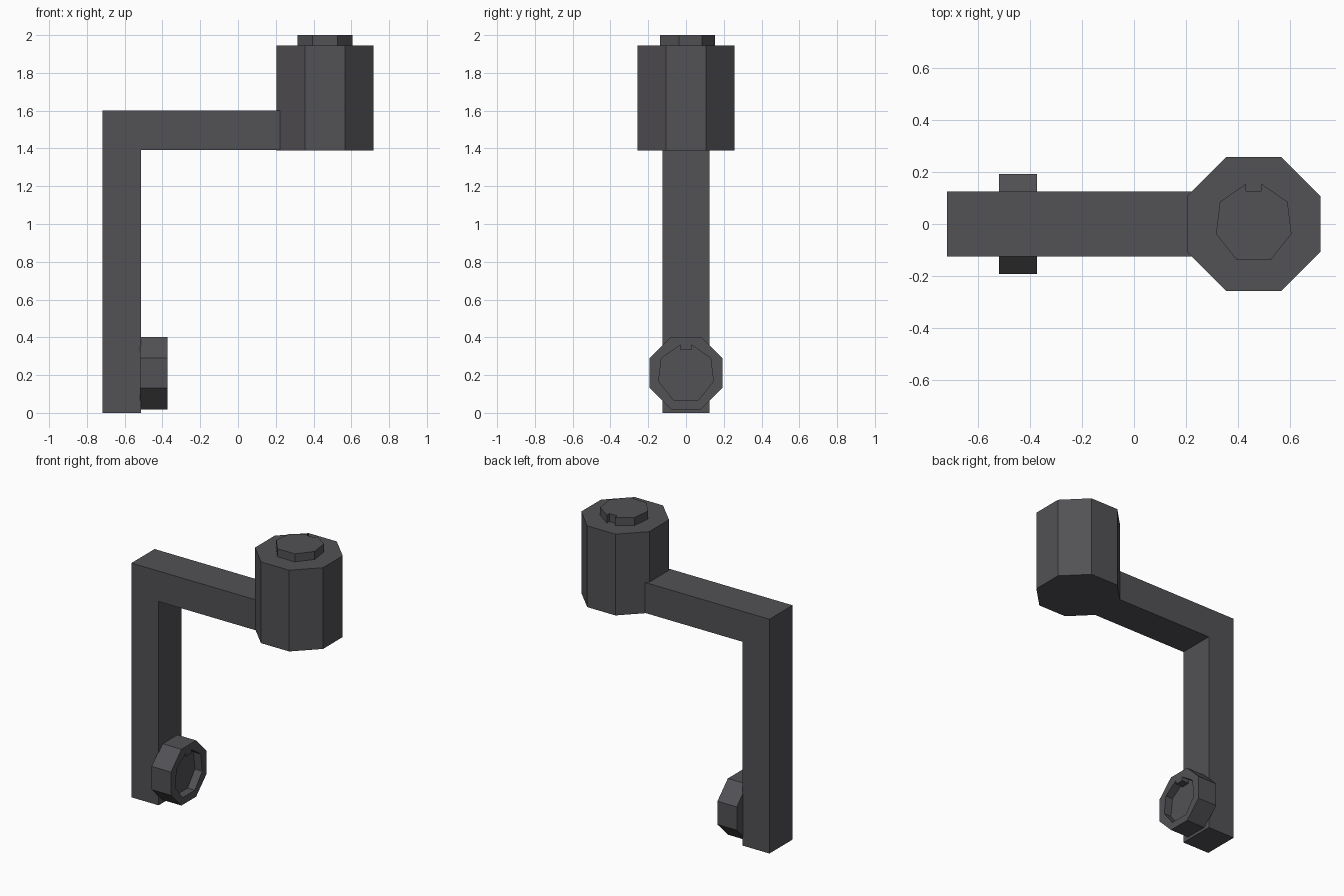
import bpy
import bmesh
from math import cos, sin, pi
from mathutils import Matrix, Vector

cube = bpy.data.objects.get("Cube")
if cube:
    bpy.data.objects.remove(cube, do_unlink=True)

# Single dark grey plastic
GREY = (0.085, 0.082, 0.090, 1.0)
mat = bpy.data.materials.new("dark grey")
mat.use_nodes = True
mat.diffuse_color = GREY
mat.node_tree.nodes["Principled BSDF"].inputs["Base Color"].default_value = GREY


def prism(name, outline, depth, matrix):
    """Extrude a flat outline along its local z, then place it."""
    bm = bmesh.new()
    face = bm.faces.new([bm.verts.new((u, v, 0)) for u, v in outline])
    ext = bmesh.ops.extrude_face_region(bm, geom=[face])
    moved = [g for g in ext["geom"] if isinstance(g, bmesh.types.BMVert)]
    bmesh.ops.translate(bm, verts=moved, vec=(0, 0, depth))
    bmesh.ops.recalc_face_normals(bm, faces=bm.faces)
    bm.transform(matrix)
    mesh = bpy.data.meshes.new(name)
    bm.to_mesh(mesh)
    bm.free()
    mesh.materials.append(mat)
    obj = bpy.data.objects.new(name, mesh)
    bpy.context.collection.objects.link(obj)
    return obj


def frame(u, v, w, origin):
    """Matrix whose columns are the given axes."""
    m = Matrix((u, v, w)).transposed().to_4x4()
    m.translation = Vector(origin)
    return m


def octagon(apothem):
    r = apothem / cos(pi / 8)
    return [(r * cos(pi / 8 + i * pi / 4), r * sin(pi / 8 + i * pi / 4)) for i in range(8)]


X, Y, Z = (1, 0, 0), (0, 1, 0), (0, 0, 1)

# Keyed outline shared by the plug and the socket: one half, then mirrored
half = [(0.03, 0.127), (0.03, 0.154), (0.13, 0.085), (0.145, -0.038), (0.066, -0.137)]
key = half + [(-u, v) for u, v in reversed(half)]

# Bent bracket: upright leg and horizontal arm
bend = [(-0.718, 0), (-0.513, 0), (-0.513, 1.392), (0.3, 1.392), (0.3, 1.6), (-0.718, 1.6)]
prism("bracket", bend, 0.25, frame(X, Z, (0, -1, 0), (0, 0.125, 0)))

# Octagonal head with its keyed plug
prism("head", octagon(0.257), 0.555, frame(X, Y, Z, (0.46, 0, 1.39)))
prism("head_plug", key, 0.075, frame(X, Y, Z, (0.46, 0, 1.925)))

# Octagonal hub with a keyed socket, facing inwards
hub = prism("hub", octagon(0.192), 0.146, frame(Y, Z, X, (-0.518, 0, 0.211)))
cutter = prism("socket_cutter", key, 0.1, frame(Y, Z, X, (-0.427, 0, 0.205)))
cutter.hide_render = True
cutter.hide_viewport = True
cut = hub.modifiers.new("socket", "BOOLEAN")
cut.operation = "DIFFERENCE"
cut.solver = "EXACT"
cut.object = cutter
